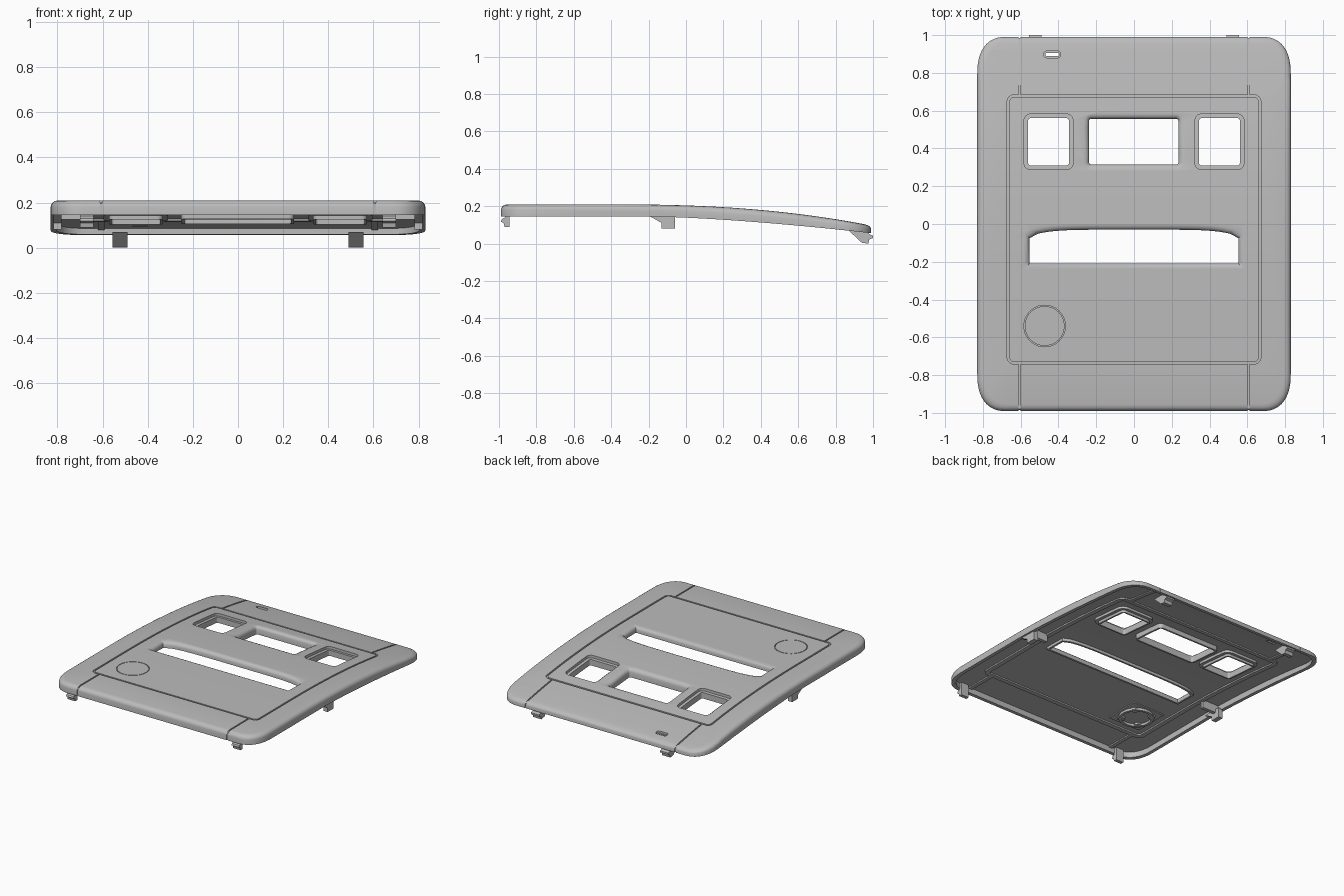
import bpy, bmesh, math
from mathutils import Vector

cube = bpy.data.objects.get("Cube")
if cube:
    bpy.data.objects.remove(cube, do_unlink=True)

grey = bpy.data.materials.new("light grey plastic")
grey.use_nodes = True
COLOUR = (0.5, 0.5, 0.5, 1)
grey.diffuse_color = COLOUR
grey.node_tree.nodes["Principled BSDF"].inputs["Base Color"].default_value = COLOUR

H = 0.065        # rim height of the shell before it is bent
SKIN = 0.04      # height of the ceiling inside the shell


def top_z(y):
    return 0.21 - 0.115 * max(0, (y + 0.4) / 1.4) ** 2.4


def rim_z(y):
    return 0.145 - 0.09 * max(0, (y + 0.2) / 1.2) ** 1.5


def rounded(x0, x1, y0, y1, rx, ry=None, power=2, steps=8):
    """Rectangle outline with (super)elliptic corners."""
    ry = ry or rx
    pts = []
    for k, (cx, cy) in enumerate([(x1 - rx, y1 - ry), (x0 + rx, y1 - ry),
                                  (x0 + rx, y0 + ry), (x1 - rx, y0 + ry)]):
        for i in range(steps + 1):
            a = (k + i / steps) * math.pi / 2
            c, s = math.cos(a), math.sin(a)
            pts.append((cx + rx * math.copysign(abs(c) ** (2 / power), c),
                        cy + ry * math.copysign(abs(s) ** (2 / power), s)))
    return pts


def rect(box, r, grow=0):
    x0, x1, y0, y1 = box
    return rounded(x0 - grow, x1 + grow, y0 - grow, y1 + grow, max(r + grow, 0.002))


def circle(cx, cy, r, n=40):
    return [(cx + r * math.cos(math.tau * i / n), cy + r * math.sin(math.tau * i / n))
            for i in range(n)]


def slot_outline(grow=0):
    """Long opening with a straight front edge and an arched back edge."""
    w, front = 0.553 + grow, -0.21 - grow
    pts = [(-w, front), (w, front)]
    for i in range(25):
        t = 1 - i / 12
        pts.append((w * t, -0.075 + grow + 0.045 * (1 - abs(t) ** 5) ** 0.6))
    return pts


def loft(name, loops, ring=False):
    """Skin a list of (outline, z); ring joins last to first instead of capping."""
    bm = bmesh.new()
    rows = [[bm.verts.new((x, y, z)) for x, y in pts] for pts, z in loops]
    pairs = list(zip(rows, rows[1:]))
    if ring:
        pairs.append((rows[-1], rows[0]))
    else:
        bm.faces.new(rows[0])
        bm.faces.new(rows[-1])
    n = len(rows[0])
    for a, b in pairs:
        for i in range(n):
            j = (i + 1) % n
            bm.faces.new((a[i], a[j], b[j], b[i]))
    bmesh.ops.recalc_face_normals(bm, faces=bm.faces)
    return make(name, bm)


def make(name, bm):
    mesh = bpy.data.meshes.new(name)
    bm.to_mesh(mesh)
    bm.free()
    mesh.materials.append(grey)
    obj = bpy.data.objects.new(name, mesh)
    bpy.context.collection.objects.link(obj)
    return obj


def prism(name, outline, z0, z1):
    return loft(name, [(outline, z0), (outline, z1)])


def frame(name, outer, inner, z0, z1):
    return loft(name, [(outer, z0), (outer, z1), (inner, z1), (inner, z0)], ring=True)


def bar(name, x0, x1, y0, y1, z0, z1):
    return prism(name, [(x0, y0), (x1, y0), (x1, y1), (x0, y1)], z0, z1)


def smooth(obj):
    bpy.ops.object.select_all(action="DESELECT")
    obj.select_set(True)
    bpy.context.view_layer.objects.active = obj
    bpy.ops.object.shade_smooth_by_angle(angle=math.radians(30))


# Shell with a rolled top edge
def shell_outline(inset):
    return rounded(-0.83 + inset, 0.83 - inset, -0.99 + inset, 0.99 - inset,
                   0.15 - inset / 2, 0.2 - inset / 2, power=2.4, steps=14)


shell = loft("top_shell", [(shell_outline(i), z) for i, z in
             [(0, 0), (0, 0.036), (0.003, 0.047), (0.01, 0.056), (0.02, 0.062), (0.036, H)]])
hollow = prism("hollow", shell_outline(0.025), -0.1, SKIN)

add, cut = [], []
squares = [(-0.56, -0.345, 0.31, 0.56), (0.345, 0.56, 0.31, 0.56)]
window = (-0.238, 0.235, 0.315, 0.557)
panel = (-0.66, 0.66, -0.73, 0.672)

# Square openings: stepped recess on top, collar beneath
for box in squares:
    add.append(prism("collar", rect(box, 0.015, 0.035), 0.022, 0.05))
    add.append(prism("collar", rect(box, 0.015, 0.012), 0.004, 0.05))
    cut.append(prism("recess", rect(box, 0.012, 0.022), 0.046, 0.1))
    cut.append(prism("hole", rect(box, 0.012), -0.1, 0.1))

# Middle window and long slot with flared upper edges
for shape, low in ((lambda g: rect(window, 0.012, g), 0.006), (slot_outline, 0.02)):
    add.append(prism("collar", shape(0.014), low, 0.05))
    cut.append(loft("hole", [(shape(0), -0.1), (shape(0), 0.042), (shape(0.004), 0.052),
                             (shape(0.012), 0.06), (shape(0.03), 0.067)]))

# Panel line on top, matching ridge underneath
cut.append(frame("panel_groove", rect(panel, 0.025, 0.012), rect(panel, 0.025), 0.055, 0.1))
add.append(frame("panel_ridge", rect(panel, 0.025, 0.024), rect(panel, 0.025, -0.01), 0.03, 0.046))

# Seams running from the panel to the front and back edges
for s in (-1, 1):
    x = s * 0.606
    for y0, y1, edge in ((0.68, 1.1, 0.984), (-1.1, -0.739, -0.984)):
        cut.append(bar("seam", x - 0.005, x + 0.005, y0, y1, 0.056, 0.1))
        lo, hi = sorted((edge, edge * 1.1))
        cut.append(bar("edge_seam", x - 0.005, x + 0.005, lo, hi, -0.01, 0.09))
        lo, hi = sorted((0.69 if edge > 0 else -0.75, edge * 0.99))
        add.append(bar("seam_ridge", x - 0.014, x + 0.014, lo, hi, 0.031, 0.047))

# Round badge outline and its mount underneath
bx, by = -0.473, -0.54
cut.append(frame("badge_groove", circle(bx, by, 0.11), circle(bx, by, 0.105), 0.057, 0.1))
add.append(prism("badge_plate", rect((bx - 0.13, bx + 0.13, by - 0.13, by + 0.13), 0.01), 0.033, 0.048))
add.append(frame("badge_collar", circle(bx, by, 0.116), circle(bx, by, 0.098), 0.016, 0.049))
for k in range(4):
    a = k * math.pi / 2 + math.pi / 4
    add.append(prism("badge_tab", circle(bx + 0.1 * math.cos(a), by + 0.1 * math.sin(a), 0.025, 6),
                     0.019, 0.0485))

# Pill shaped lamp recess
lamp = (-0.478, -0.388, 0.88, 0.915)
cut.append(prism("lamp_recess", rect(lamp, 0.016), 0.046, 0.1))
cut.append(prism("lamp_hole", rect(lamp, 0.016, -0.009), -0.1, 0.1))

# Combine everything into the shell
for helper, op in [(hollow, "DIFFERENCE")] + [(o, "UNION") for o in add] + [(o, "DIFFERENCE") for o in cut]:
    helper.hide_render = True
    mod = shell.modifiers.new(helper.name, "BOOLEAN")
    mod.operation, mod.object, mod.solver = op, helper, "EXACT"
bpy.context.view_layer.update()
bm = bmesh.new()
bm.from_object(shell, bpy.context.evaluated_depsgraph_get())
shell.modifiers.clear()
for helper in [hollow] + add + cut:
    bpy.data.objects.remove(helper, do_unlink=True)

# Slice across and bend the shell down toward the back
bmesh.ops.triangulate(bm, faces=bm.faces)
for i in range(36):
    bmesh.ops.bisect_plane(bm, geom=bm.verts[:] + bm.edges[:] + bm.faces[:], dist=1e-5,
                           plane_co=(0, -0.4 + i * 0.04, 0), plane_no=(0, 1, 0))
for v in bm.verts:
    low, high = rim_z(v.co.y), top_z(v.co.y)
    v.co.z = low + (high - low) * v.co.z / H
bm.to_mesh(shell.data)
bm.free()
for p in shell.data.polygons:
    p.material_index = 0
smooth(shell)


# Snap clips: a (y, z) profile given width along x
def clip(name, profile, x, width):
    bm = bmesh.new()
    face = bm.faces.new([bm.verts.new((x - width / 2, y, z)) for y, z in profile])
    moved = bmesh.ops.extrude_face_region(bm, geom=[face])["geom"]
    bmesh.ops.translate(bm, vec=Vector((width, 0, 0)),
                        verts=[v for v in moved if isinstance(v, bmesh.types.BMVert)])
    bmesh.ops.recalc_face_normals(bm, faces=bm.faces)
    smooth(make(name, bm))


front_hook = [(-0.945, 0.185), (-0.945, 0.09), (-0.97, 0.09), (-0.975, 0.11),
              (-0.99, 0.118), (-0.985, 0.13), (-0.968, 0.14), (-0.968, 0.185)]
back_hook = [(0.87, 0.07), (0.94, 0.005), (0.975, 0), (0.98, 0.022), (1, 0.03),
             (1, 0.042), (0.98, 0.05), (0.97, 0.07)]
side_hook = [(-0.2, 0.15), (-0.13, 0.11), (-0.13, 0.08), (-0.06, 0.08), (-0.06, 0.15)]
side_rib = [(-0.115, 0.185), (-0.115, 0.125), (-0.09, 0.125), (-0.09, 0.185)]
for s, side in ((-1, "right"), (1, "left")):
    clip("front_clip_" + side, front_hook, s * 0.67, 0.06)
    clip("back_clip_" + side, back_hook, s * 0.523, 0.066)
    clip("side_clip_" + side, side_hook, s * 0.8, 0.035)
    clip("side_rib_" + side, side_rib, s * 0.74, 0.13)
